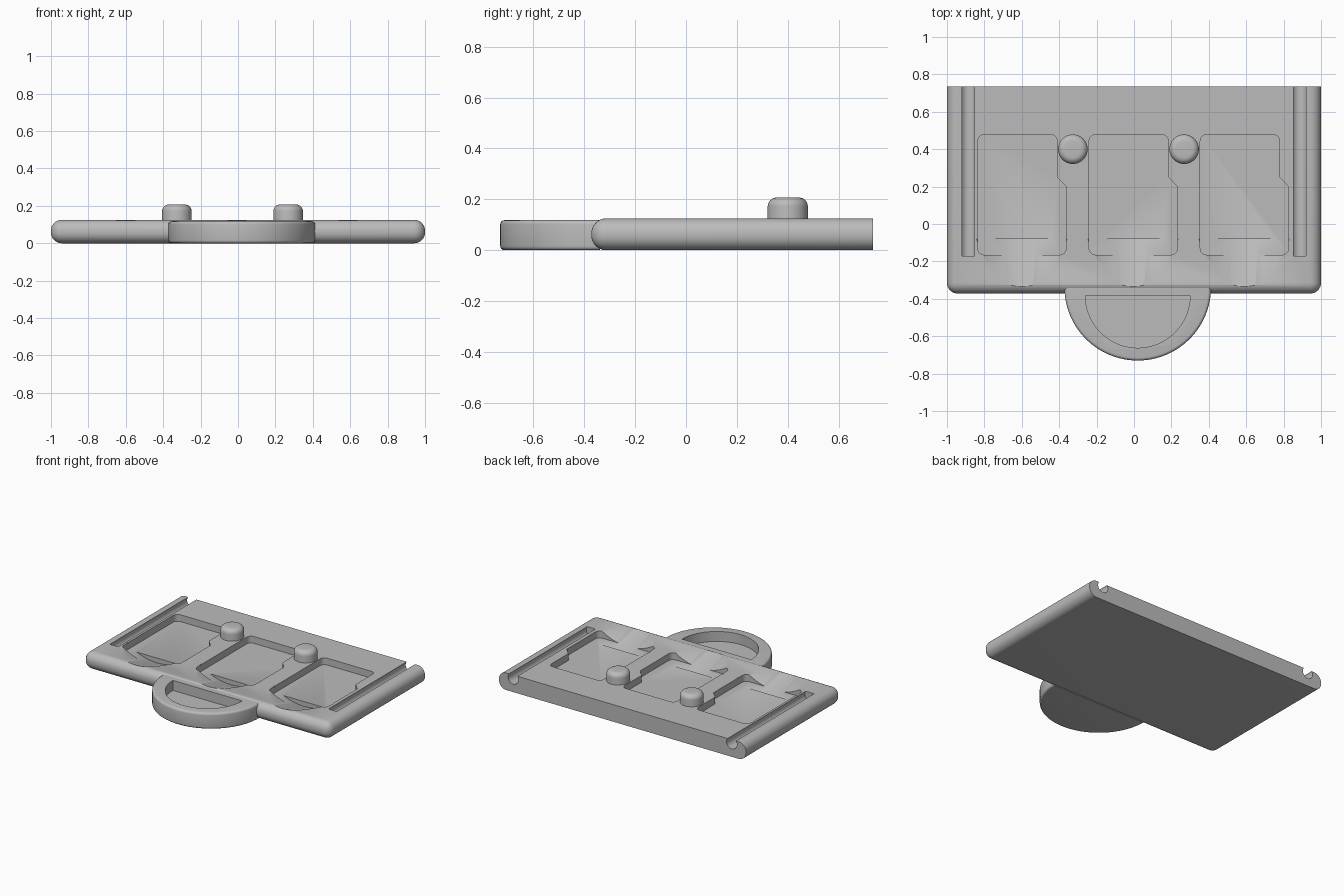
import bpy, bmesh, math
from mathutils import Matrix, Vector

if "Cube" in bpy.data.objects:
    bpy.data.objects.remove(bpy.data.objects["Cube"], do_unlink=True)

grey = bpy.data.materials.new("plain_grey")
grey.use_nodes = True
GREY = (0.5, 0.5, 0.5, 1)
grey.diffuse_color = GREY
grey.node_tree.nodes["Principled BSDF"].inputs["Base Color"].default_value = GREY

TOP, BACK, FRONT = 0.125, 0.735, -0.372


def finish(name, bm):
    bmesh.ops.recalc_face_normals(bm, faces=bm.faces)
    mesh = bpy.data.meshes.new(name)
    bm.to_mesh(mesh)
    bm.free()
    obj = bpy.data.objects.new(name, mesh)
    bpy.context.collection.objects.link(obj)
    mesh.materials.append(grey)
    return obj


def prism(points, z0, z1):
    """Extrude a flat outline between two heights."""
    bm = bmesh.new()
    face = bm.faces.new([bm.verts.new((x, y, z0)) for x, y in points])
    geom = bmesh.ops.extrude_face_region(bm, geom=[face])["geom"]
    verts = [g for g in geom if isinstance(g, bmesh.types.BMVert)]
    bmesh.ops.translate(bm, verts=verts, vec=(0, 0, z1 - z0))
    return bm


def round_edges(bm, test, radius, segments):
    """Round the edges whose midpoint and direction pass the test."""
    edges = []
    for e in bm.edges:
        a, b = (v.co for v in e.verts)
        if test((a + b) / 2, (b - a).normalized()):
            edges.append(e)
    bmesh.ops.bevel(bm, geom=edges, offset=radius, segments=segments,
                    profile=0.5, affect='EDGES')


def cylinder(radius, depth, matrix, segments=48):
    bm = bmesh.new()
    bmesh.ops.create_cone(bm, cap_ends=True, segments=segments, radius1=radius,
                          radius2=radius, depth=depth, matrix=matrix)
    return bm


def half_disc(cx, cy, r, steps=48):
    return [(cx + r * math.cos(t), cy + r * math.sin(t))
            for t in (math.pi + math.pi * i / steps for i in range(steps + 1))]


def carve(target, cutter):
    mod = target.modifiers.new("carve", 'BOOLEAN')
    mod.operation, mod.solver, mod.object = 'DIFFERENCE', 'EXACT', cutter
    bpy.context.view_layer.objects.active = target
    bpy.ops.object.modifier_apply(modifier=mod.name)
    bpy.data.objects.remove(cutter, do_unlink=True)


def smooth(obj):
    bpy.ops.object.select_all(action='DESELECT')
    obj.select_set(True)
    bpy.context.view_layer.objects.active = obj
    bpy.ops.object.shade_smooth_by_angle(angle=math.radians(30))


# Tray: slab rounded on its sides and front, flat at the back
bm = prism([(-1, FRONT), (1, FRONT), (1, BACK), (-1, BACK)], 0, TOP)
round_edges(bm, lambda m, d: m.y < BACK - 0.01, 0.058, 8)
tray = finish("tray", bm)

# Round rail grooves, open at the back
for side in (-1, 1):
    y0, y1 = -0.17, BACK + 0.1
    place = (Matrix.Translation((side * 0.885, (y0 + y1) / 2, 0.1))
             @ Matrix.Rotation(math.pi / 2, 4, 'X'))
    carve(tray, finish("groove_cutter", cylinder(0.042, y1 - y0, place, 32)))

# Three pockets with a stepped right edge, each with a sloping finger scoop
END, FLOOR = -0.165, 0.075
SLOPE, SCOOP_R = 0.32, 0.39
for x in (-0.835, -0.24, 0.354):
    outline = [(x, END), (x + 0.472, END), (x + 0.472, 0.2),
               (x + 0.424, 0.25), (x + 0.424, 0.478), (x, 0.478)]
    bm = prism(outline, FLOOR, TOP + 0.1)
    round_edges(bm, lambda m, d: abs(d.z) > 0.9 and not 0.19 < m.y < 0.26,
                0.035, 6)
    carve(tray, finish("pocket_cutter", bm))

    # Scoop: sheared cylinder that rises to the front edge
    bm = cylinder(SCOOP_R, 0.4, Matrix.Rotation(math.pi / 2, 4, 'X'), 128)
    for v in bm.verts:
        v.co += Vector((x + 0.235, -0.28, 0))
        v.co.z += TOP + SCOOP_R - SLOPE * (v.co.y + 0.345)
    carve(tray, finish("scoop_cutter", bm))
smooth(tray)

# Grip tab: half disc with softened rim and a hollow
CX, CY, TAB_TOP = 0.02, -0.338, 0.118
bm = prism(half_disc(CX, CY, 0.392), 0, TAB_TOP)
round_edges(bm, lambda m, d: m.y < CY - 0.001 and abs(d.z) < 0.1, 0.016, 4)
tab = finish("grip_tab", bm)
carve(tab, finish("hollow_cutter",
                  prism(half_disc(CX, -0.382, 0.28), 0.045, TAB_TOP + 0.1)))
smooth(tab)

# Two domed pegs between the pockets
for name, x in (("right_peg", -0.327), ("left_peg", 0.268)):
    z0, z1 = 0.06, 0.207
    bm = cylinder(0.079, z1 - z0, Matrix.Translation((x, 0.4, (z0 + z1) / 2)))
    round_edges(bm, lambda m, d: m.z > z1 - 0.001, 0.035, 6)
    smooth(finish(name, bm))
